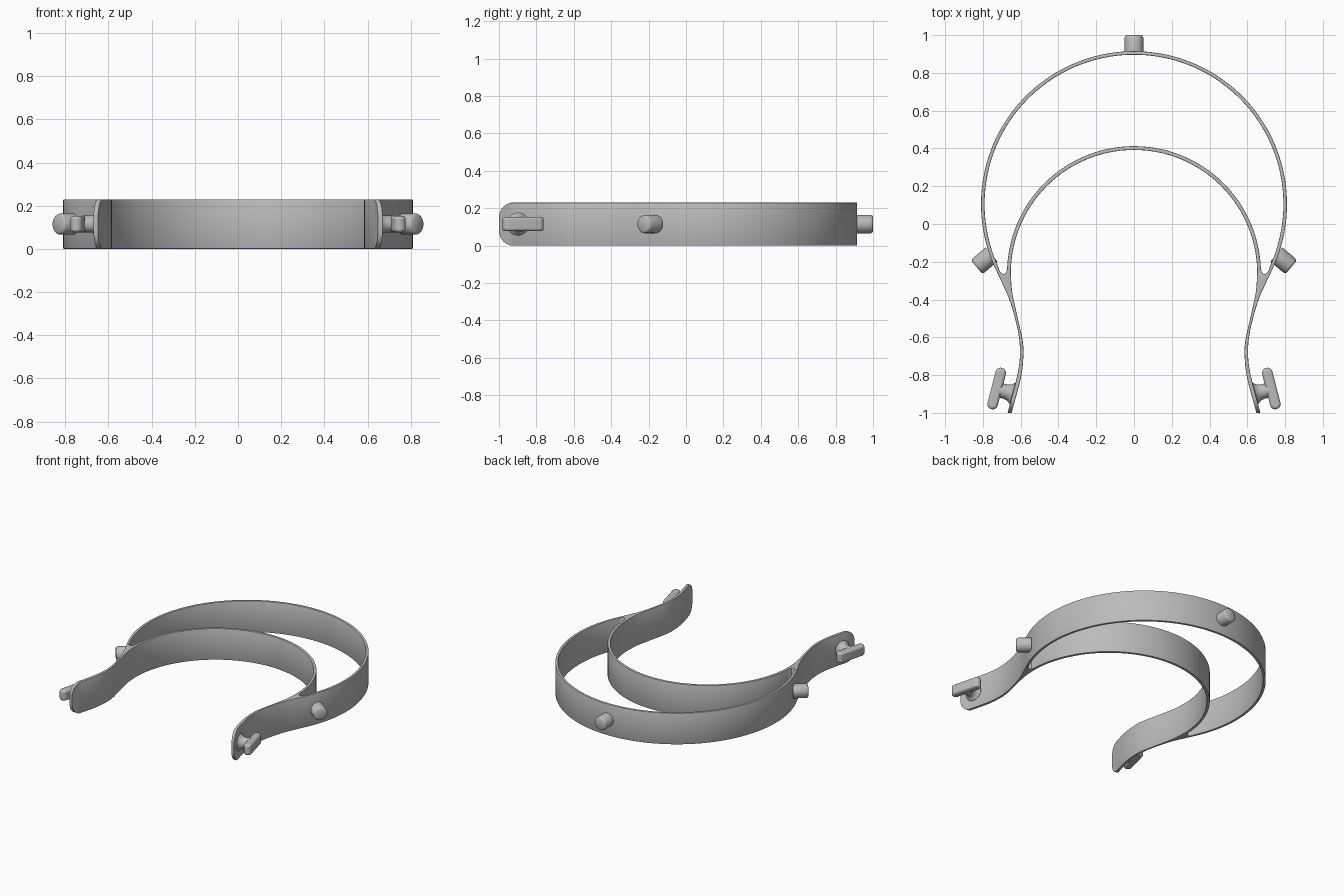
import bpy, bmesh
from math import sin, cos, radians, pi
from mathutils import Vector

cube = bpy.data.objects.get("Cube")
if cube:
    bpy.data.objects.remove(cube, do_unlink=True)

H = 0.23
MID = H / 2

grey = bpy.data.materials.new("grey plastic")
grey.use_nodes = True
grey.diffuse_color = (0.5, 0.5, 0.5, 1)
grey.node_tree.nodes["Principled BSDF"].inputs["Base Color"].default_value = (0.5, 0.5, 0.5, 1)


def add_mesh(name, mesh):
    obj = bpy.data.objects.new(name, mesh)
    bpy.context.collection.objects.link(obj)
    mesh.materials.clear()
    mesh.materials.append(grey)
    return obj


def smooth(obj, angle=35):
    bpy.ops.object.select_all(action='DESELECT')
    obj.select_set(True)
    bpy.context.view_layer.objects.active = obj
    bpy.ops.object.shade_smooth_by_angle(angle=radians(angle))


def arc(cy, r, start, end, n, cx=0.0):
    """Points on a circle, angles in degrees."""
    angles = [radians(start + (end - start) * i / n) for i in range(n + 1)]
    return [Vector((cx + r * cos(a), cy + r * sin(a))) for a in angles]


def flow(points, n=5):
    """Smooth path through the given points."""
    p = [Vector(q) for q in points]
    p = [2 * p[0] - p[1]] + p + [2 * p[-1] - p[-2]]
    out = []
    for a, b, c, d in zip(p, p[1:], p[2:], p[3:]):
        for i in range(n):
            t = i / n
            out.append(0.5 * (2 * b + (c - a) * t + (2 * a - 5 * b + 4 * c - d) * t * t
                              + (3 * b - a - 3 * c + d) * t ** 3))
    return out + [p[-2]]


def mirrored(half):
    """Extend a path that starts on the centre line to both sides."""
    return [Vector((-v.x, v.y)) for v in reversed(half[1:])] + half


def prism(name, outline, axis, low, high):
    """Extrude a closed outline along x or z."""
    bm = bmesh.new()
    place = (lambda v: (low, v.x, v.y)) if axis == 'x' else (lambda v: (v.x, v.y, low))
    face = bm.faces.new([bm.verts.new(place(v)) for v in outline])
    top = bmesh.ops.extrude_face_region(bm, geom=[face])['geom']
    shift = (high - low, 0, 0) if axis == 'x' else (0, 0, high - low)
    bmesh.ops.translate(bm, vec=shift, verts=[g for g in top if isinstance(g, bmesh.types.BMVert)])
    bmesh.ops.recalc_face_normals(bm, faces=bm.faces)
    mesh = bpy.data.meshes.new(name)
    bm.to_mesh(mesh)
    bm.free()
    return add_mesh(name, mesh)


def lathe(name, start, direction, profile, n=32):
    """Turn (distance, radius) pairs around an axis."""
    bm = bmesh.new()
    rings = [[bm.verts.new((r * cos(2 * pi * i / n), r * sin(2 * pi * i / n), d))
              for i in range(n)] for d, r in profile]
    for a, b in zip(rings, rings[1:]):
        for i in range(n):
            j = (i + 1) % n
            bm.faces.new((a[i], a[j], b[j], b[i]))
    bm.faces.new(rings[0][::-1])
    bm.faces.new(rings[-1])
    mesh = bpy.data.meshes.new(name)
    bm.to_mesh(mesh)
    bm.free()
    obj = add_mesh(name, mesh)
    obj.location = start
    obj.rotation_euler = Vector(direction).to_track_quat('Z', 'Y').to_euler()
    smooth(obj)
    return obj


# Headband: outer and inner hoops joined into two curved arms
outside = arc(0.105, 0.81, 90, -25, 48)[:-1] + flow(
    [(0.734, -0.237), (0.695, -0.32), (0.66, -0.4), (0.63, -0.5), (0.609, -0.6),
     (0.604, -0.7), (0.62, -0.81), (0.669, -1.0)])
inside = arc(-0.26, 0.652, 90, 0, 40)[:-1] + flow(
    [(0.652, -0.26), (0.645, -0.36), (0.615, -0.5), (0.589, -0.62),
     (0.586, -0.71), (0.6, -0.82), (0.648, -1.0)])
slot_outer = arc(0.105, 0.791, 90, -24, 48) + flow(
    [(0.715, -0.24), (0.705, -0.258), (0.69, -0.265), (0.677, -0.257)], 3)
slot_inner = arc(-0.26, 0.672, 90, 2, 40)

curve = bpy.data.curves.new("headband_profile", 'CURVE')
curve.dimensions = '2D'
curve.fill_mode = 'BOTH'
curve.extrude = MID - 0.004
curve.bevel_depth = 0.004
curve.bevel_resolution = 1
curve.offset = -0.004
for outer, inner in ((outside, inside), (slot_outer, slot_inner)):
    loop = mirrored(outer) + mirrored(inner)[::-1]
    spline = curve.splines.new('POLY')
    spline.points.add(len(loop) - 1)
    for point, v in zip(spline.points, loop):
        point.co = (v.x, v.y, 0, 1)
    spline.use_cyclic_u = True
profile = bpy.data.objects.new("headband_profile", curve)
bpy.context.collection.objects.link(profile)
bpy.context.view_layer.update()
mesh = bpy.data.meshes.new_from_object(profile.evaluated_get(bpy.context.evaluated_depsgraph_get()))
bpy.data.objects.remove(profile, do_unlink=True)
bm = bmesh.new()
bm.from_mesh(mesh)
bmesh.ops.remove_doubles(bm, verts=bm.verts, dist=0.00002)
bmesh.ops.recalc_face_normals(bm, faces=bm.faces)
bmesh.ops.translate(bm, vec=(0, 0, MID), verts=bm.verts)
bm.to_mesh(mesh)
bm.free()
headband = add_mesh("headband", mesh)

# Round the corners of the arm tips
R, E = 0.08, 0.001
side = (arc(H + E - R, R, 90, 180, 10, R - 1) + arc(R - E, R, 180, 270, 10, R - 1)
        + [Vector((1.2, -E)), Vector((1.2, H + E))])
cutter = prism("tip_cutter", side, 'x', -1.2, 1.2)
cutter.hide_render = True
cut = headband.modifiers.new("round_tips", 'BOOLEAN')
cut.operation = 'INTERSECT'
cut.solver = 'EXACT'
cut.object = cutter
bpy.context.view_layer.objects.active = headband
bpy.ops.object.modifier_apply(modifier=cut.name)
bpy.data.objects.remove(cutter, do_unlink=True)
smooth(headband)


# Pegs around the outer hoop
def peg(name, end, direction, length):
    d = Vector(direction).normalized()
    lathe(name, Vector(end) - d * length, d,
          [(0, 0.049), (length - 0.012, 0.049), (length - 0.004, 0.045), (length, 0.039)])


peg("back_peg", (0, 1.0, MID), (0, 1, 0), 0.095)
for s, label in ((1, "left"), (-1, "right")):
    peg(label + "_peg", (s * 0.833, -0.228, MID), (s * 0.766, -0.643, 0), 0.103)

    # T-shaped strap hook: flared stem and rounded bar
    lathe(label + "_hook_stem", (s * 0.632, -0.9, MID), (s * 0.97, 0.25, 0),
          [(0, 0.062), (0.012, 0.06), (0.022, 0.049), (0.034, 0.042), (0.05, 0.039), (0.09, 0.039)])
    half = 0.085
    bar_outline = arc(half, 0.028, 0, 180, 12) + arc(-half, 0.028, 180, 360, 12)
    bar = prism(label + "_hook_bar", bar_outline, 'z', -0.038, 0.038)
    bar.location = (s * 0.727, -0.871, MID)
    bar.rotation_euler.z = s * radians(14.5)
    bevel = bar.modifiers.new("soft_edges", 'BEVEL')
    bevel.width = 0.014
    bevel.segments = 3
    bevel.limit_method = 'ANGLE'
    bevel.angle_limit = radians(40)
    bevel.use_clamp_overlap = False
    smooth(bar)
